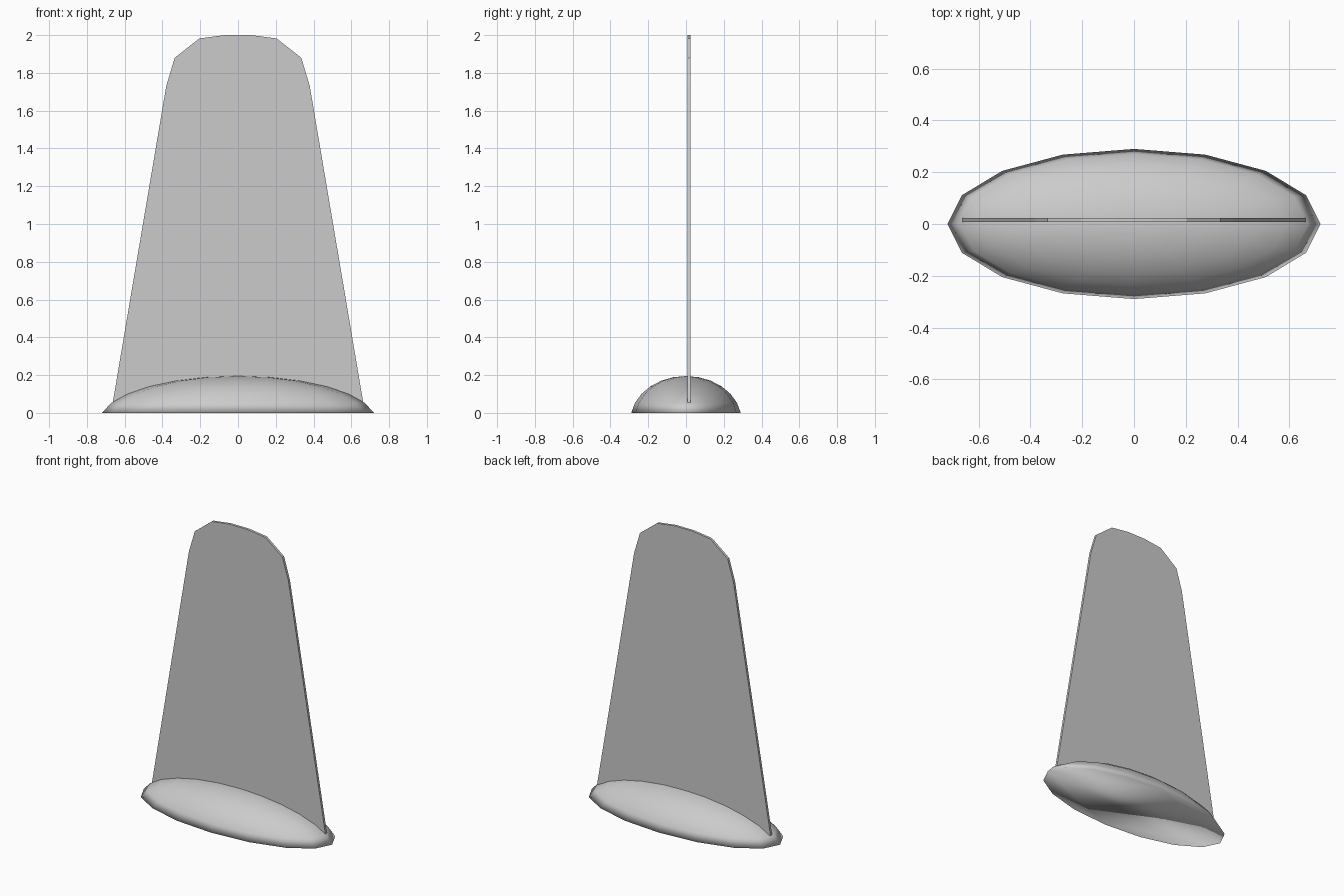
import bpy, bmesh, math

if "Cube" in bpy.data.objects:
    bpy.data.objects.remove(bpy.data.objects["Cube"])


def make_object(name, bm, smooth):
    bmesh.ops.recalc_face_normals(bm, faces=bm.faces)
    for f in bm.faces:
        f.smooth = smooth
    mesh = bpy.data.meshes.new(name)
    bm.to_mesh(mesh)
    bm.free()
    ob = bpy.data.objects.new(name, mesh)
    bpy.context.collection.objects.link(ob)
    return ob


# Earth mound: 16-sided elliptical dome with a closed base
SIDES, RINGS = 16, 6
HALF_X, HALF_Y, HEIGHT = 0.72, 0.29, 0.195
START = math.radians(80)
bm = bmesh.new()
rings = []
for i in range(RINGS):
    a = START * (1 - i / RINGS)
    r = math.sin(a) / math.sin(START)
    z = HEIGHT * (math.cos(a) - math.cos(START)) / (1 - math.cos(START))
    rings.append([bm.verts.new((HALF_X * r * math.cos(t), HALF_Y * r * math.sin(t), z))
                  for t in (2 * math.pi * k / SIDES for k in range(SIDES))])
top = bm.verts.new((0, 0, HEIGHT))
for k in range(SIDES):
    n = (k + 1) % SIDES
    for lo, hi in zip(rings, rings[1:]):
        bm.faces.new((lo[k], lo[n], hi[n], hi[k]))
    bm.faces.new((rings[-1][k], rings[-1][n], top))
bm.faces.new(rings[0][::-1])
make_object("mound", bm, True)

# Upright tapered slab with a rounded top, mirrored from a half profile
half = [(0.663, 0.055), (0.38, 1.73), (0.335, 1.88), (0.205, 1.982), (0.07, 2.0)]
outline = half + [(-x, z) for x, z in reversed(half)]
bm = bmesh.new()
face = bm.faces.new([bm.verts.new((x, 0.007, z)) for x, z in outline])
ext = bmesh.ops.extrude_face_region(bm, geom=[face], use_keep_orig=True)
bmesh.ops.translate(bm, vec=(0, 0.017, 0),
                    verts=[v for v in ext["geom"] if isinstance(v, bmesh.types.BMVert)])
make_object("upright_slab", bm, False)
